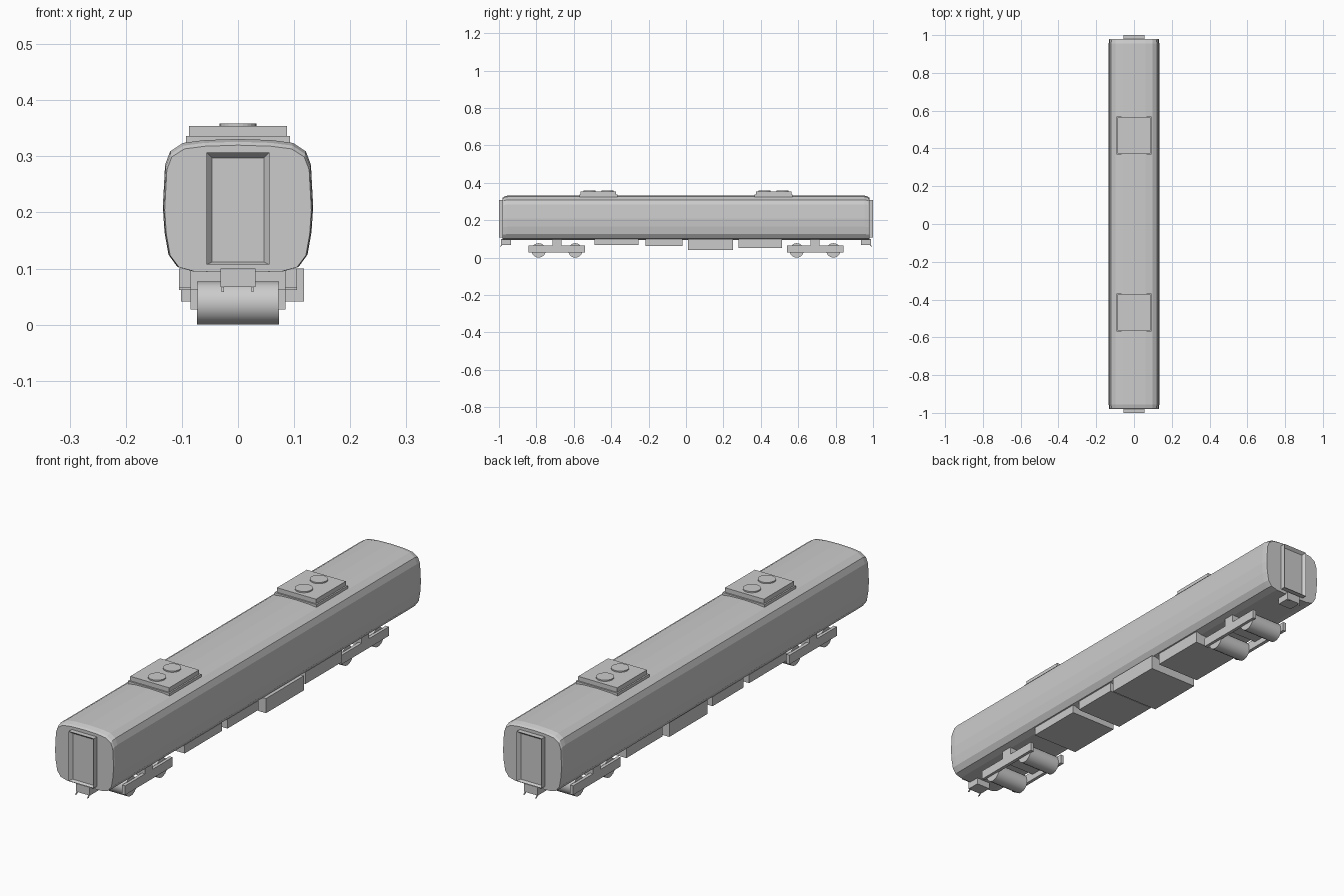
import bpy, bmesh, math
from mathutils import Matrix, Vector

if "Cube" in bpy.data.objects:
    bpy.data.objects.remove(bpy.data.objects["Cube"])


def finish(name, bm):
    bmesh.ops.recalc_face_normals(bm, faces=bm.faces)
    me = bpy.data.meshes.new(name)
    bm.to_mesh(me)
    bm.free()
    ob = bpy.data.objects.new(name, me)
    bpy.context.collection.objects.link(ob)
    return ob


def box(name, x, y, z):
    """Box from (min, max) ranges."""
    bm = bmesh.new()
    bmesh.ops.create_cube(bm, size=1)
    for v in bm.verts:
        for i, (a, b) in enumerate((x, y, z)):
            v.co[i] = (a + b) / 2 + v.co[i] * abs(b - a)
    return finish(name, bm)


def cylinder(name, centre, r, depth, axis='Z', sides=24):
    bm = bmesh.new()
    rot = Matrix.Rotation(math.pi / 2, 4, 'Y') if axis == 'X' else Matrix()
    bmesh.ops.create_cone(bm, cap_ends=True, segments=sides, radius1=r, radius2=r,
                          depth=depth, matrix=Matrix.Translation(centre) @ rot)
    ob = finish(name, bm)
    for p in ob.data.polygons:
        p.use_smooth = len(p.vertices) == 4
    for e in ob.data.edges:
        a, b = (ob.data.vertices[i].co for i in e.vertices)
        e.use_edge_sharp = (a - b).length < depth * 0.99 or axis == 'Z'
    return ob


# Body shell: half cross-section (x, z), lofted with narrowed ends
half = [(0.0, 0.331), (0.06, 0.329), (0.098, 0.324), (0.121, 0.309),
        (0.130, 0.285), (0.134, 0.21), (0.131, 0.165), (0.124, 0.125),
        (0.108, 0.103), (0.08, 0.095), (0.0, 0.093)]
section = half + [(-x, z) for x, z in reversed(half[1:-1])]
bm = bmesh.new()
rings = []
for y, sx, drop in ((-0.98, 0.975, 0.011), (-0.973, 0.99, 0.005), (-0.955, 1, 0),
                    (0.955, 1, 0), (0.973, 0.99, 0.005), (0.98, 0.975, 0.011)):
    rings.append([bm.verts.new((x * sx, y, z - drop * max(0, (z - 0.095) / 0.236)))
                  for x, z in section])
n = len(section)
for a, b in zip(rings, rings[1:]):
    for i in range(n):
        bm.faces.new((a[i], a[(i + 1) % n], b[(i + 1) % n], b[i]))
bm.faces.new(rings[0])
bm.faces.new(rings[-1])
finish("body_shell", bm)

# Everything that repeats at both ends
for s, tag in ((-1, "front"), (1, "back")):
    # Gangway: block with an inset, recessed door panel
    gang = box(tag + "_gangway_door", (-0.056, 0.056), sorted((s * 0.965, s * 1.0)),
               (0.107, 0.307))
    bm = bmesh.new()
    bm.from_mesh(gang.data)
    bm.faces.ensure_lookup_table()
    face = max(bm.faces, key=lambda f: f.calc_center_median().y * s)
    bmesh.ops.inset_region(bm, faces=[face], thickness=0.014)
    for v in face.verts:
        v.co.y -= s * 0.012
        if v.co.z < 0.2:
            v.co.z = 0.112
    bm.to_mesh(gang.data)
    bm.free()

    # Coupler and its two slanted hooks
    box(tag + "_coupler", (-0.031, 0.031), sorted((s * 0.935, s * 0.99)), (0.067, 0.1))
    for hx in (-0.027, 0.026):
        hook = box(tag + "_coupler_hook", (hx - 0.002, hx + 0.002),
                   (s * 0.985 - 0.003, s * 0.985 + 0.003), (0.058, 0.078))
        for v in hook.data.vertices:
            v.co.y += s * (0.068 - v.co.z) * 1.0

    # Bogie: side frames, bolster and two wheel drums
    cy = s * 0.69
    for sx in (-1, 1):
        box(tag + "_bogie_side_frame", sorted((sx * 0.071, sx * 0.085)),
            (cy - 0.151, cy + 0.151), (0.027, 0.064))
    box(tag + "_bogie_bolster", (-0.085, 0.085), (cy - 0.024, cy + 0.024), (0.05, 0.1))
    for dy in (-0.098, 0.098):
        cylinder(tag + "_wheelset", (0, cy + dy, 0.0385), 0.0385, 0.147, 'X', 20)

    # Roof cooling unit: base plate, housing and two fans
    ry = s * 0.468
    box(tag + "_roof_unit_base", (-0.093, 0.093), (ry - 0.101, ry + 0.101), (0.318, 0.336))
    box(tag + "_roof_unit", (-0.087, 0.087), (ry - 0.095, ry + 0.095), (0.33, 0.354))
    for dy in (-0.048, 0.048):
        cylinder(tag + "_roof_fan", (0, ry + dy, 0.3545), 0.033, 0.009)

# Underfloor equipment boxes: x range, y range, bottom z
for x, y, z in (((-0.105, 0.105), (-0.49, -0.253), 0.066),
                ((-0.105, 0.105), (-0.217, -0.02), 0.062),
                ((-0.102, 0.118), (0.01, 0.252), 0.041),
                ((-0.092, 0.105), (0.28, 0.512), 0.052)):
    box("underfloor_equipment", x, y, (z, 0.1))
